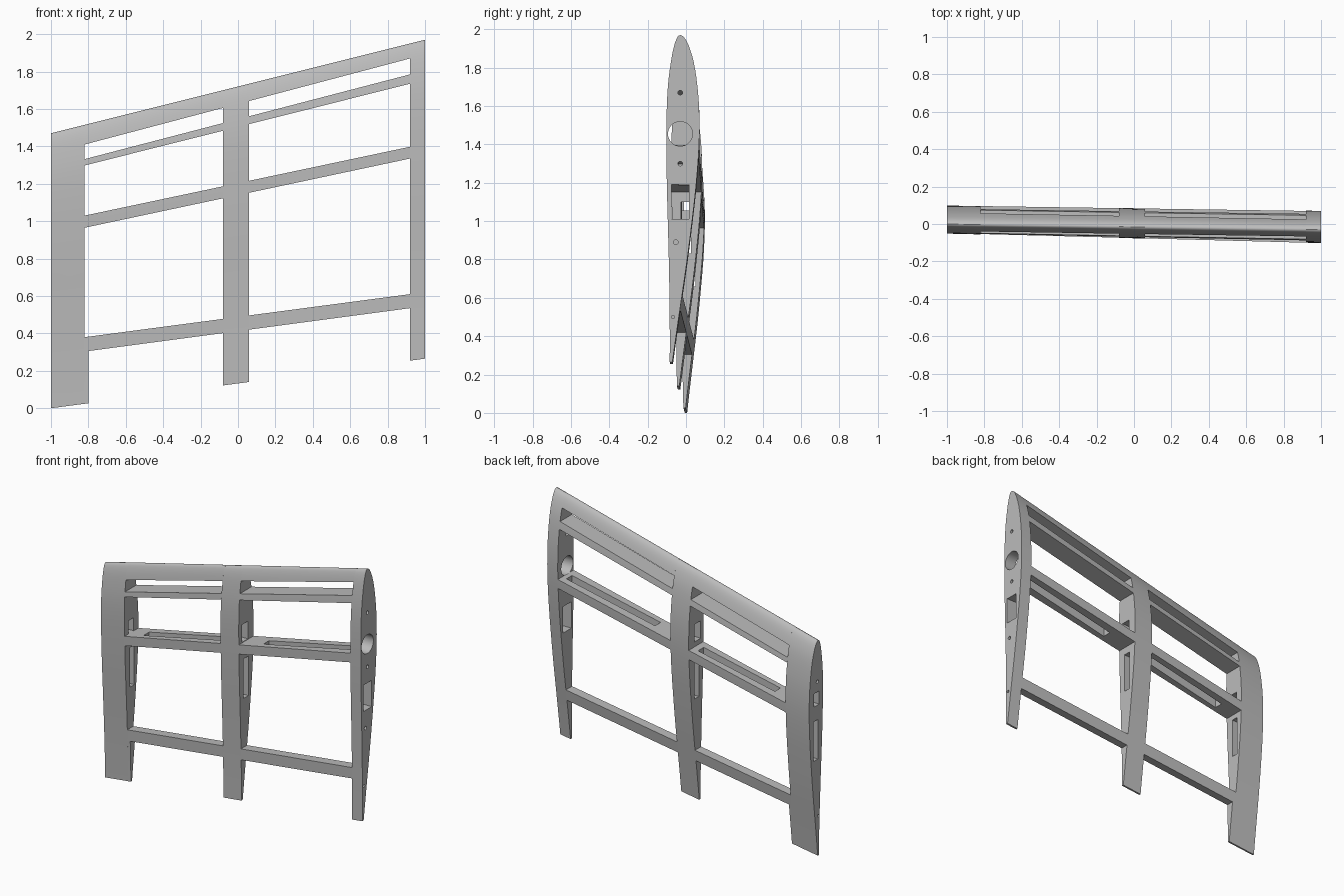
import bpy, bmesh, math
from mathutils import Matrix, Vector

cube = bpy.data.objects.get("Cube")
if cube:
    bpy.data.objects.remove(cube)

grey = bpy.data.materials.new("light_grey")
grey.use_nodes = True
COLOR = (0.5, 0.5, 0.5, 1)
grey.diffuse_color = COLOR
grey.node_tree.nodes["Principled BSDF"].inputs["Base Color"].default_value = COLOR

# Airfoil offsets from the chord line: (chord fraction, back side, front side)
FOIL = [(0, 0, 0), (.004, .009, -.007), (.015, .018, -.0125), (.04, .030, -.0195),
        (.08, .043, -.026), (.15, .056, -.033), (.23, .0645, -.035), (.33, .067, -.033),
        (.45, .062, -.0285), (.57, .052, -.022), (.7, .039, -.015), (.86, .020, -.008),
        (1, .004, -.004)]


def foil(t, side):
    """Smooth (Hermite) reading of the airfoil table."""
    last = len(FOIL) - 1
    i = max(k for k in range(last) if FOIL[k][0] <= t)
    s = math.sqrt

    def slope(k):
        a, b = FOIL[max(k - 1, 0)], FOIL[min(k + 1, last)]
        return (b[side] - a[side]) / (s(b[0]) - s(a[0]))
    a, b = FOIL[i], FOIL[i + 1]
    w = s(b[0]) - s(a[0])
    u = (s(t) - s(a[0])) / w
    return ((1 + 2 * u) * (1 - u) ** 2 * a[side] + u * (1 - u) ** 2 * w * slope(i)
            + u * u * (3 - 2 * u) * b[side] + u * u * (u - 1) * w * slope(i + 1))


def lead(x):
    return 1.72 + .25 * x


def trail(x):
    return .1325 + .1325 * x


def line(z_left, z_right):
    """Straight edge running across the span between the outer ribs."""
    return lambda x: z_left + (z_right - z_left) * (x + .82) / 1.74


def section(x, top, bottom, n=28):
    """Closed slice of the airfoil at x between two heights."""
    le, chord = lead(x), lead(x) - trail(x)
    t0, t1 = [min(max((le - f(x)) / chord, 0), 1) for f in (top, bottom)]
    ts = [t0 + (t1 - t0) * (i / n) ** (2 if t0 < .001 else 1) for i in range(n + 1)]

    def point(t, side):
        y = (-.015 - .015 * x) * (1 - t) + (-.039 - .039 * x) * t
        return Vector((x, y + chord * foil(t, side), le - chord * t))
    back = [point(t, 1) for t in ts]
    front = [point(t, 2) for t in reversed(ts)]
    return back + (front[:-1] if t0 < .001 else front)


def loft(name, x0, x1, top=lead, bottom=trail):
    bm = bmesh.new()
    a, b = [[bm.verts.new(p) for p in section(x, top, bottom)] for x in (x0, x1)]
    for i in range(len(a)):
        j = (i + 1) % len(a)
        bm.faces.new((a[i], a[j], b[j], b[i]))
    bm.faces.new(a)
    bm.faces.new(b)
    bmesh.ops.recalc_face_normals(bm, faces=bm.faces)
    return finish(name, bm)


def finish(name, bm):
    mesh = bpy.data.meshes.new(name)
    bm.to_mesh(mesh)
    bm.free()
    ob = bpy.data.objects.new(name, mesh)
    bpy.context.collection.objects.link(ob)
    mesh.materials.append(grey)
    return ob


def cut(ob, boxes=(), holes=()):
    """Cut boxes (x0, x1, y0, y1, z0, z1) and round holes (x0, x1, y, z, radius)."""
    bm = bmesh.new()
    for x0, x1, y0, y1, z0, z1 in boxes:
        m = Matrix.Translation(((x0 + x1) / 2, (y0 + y1) / 2, (z0 + z1) / 2))
        bmesh.ops.create_cube(bm, size=1, matrix=m @ Matrix.Diagonal((x1 - x0, y1 - y0, z1 - z0, 1)))
    for x0, x1, y, z, r in holes:
        m = Matrix.Translation(((x0 + x1) / 2, y, z)) @ Matrix.Rotation(math.pi / 2, 4, 'Y')
        bmesh.ops.create_cone(bm, cap_ends=True, segments=32, radius1=r, radius2=r,
                              depth=x1 - x0, matrix=m)
    cutter = finish("cutter", bm)
    cutter.hide_render = True
    mod = ob.modifiers.new("cut", 'BOOLEAN')
    mod.object, mod.operation, mod.solver = cutter, 'DIFFERENCE', 'EXACT'
    bpy.context.view_layer.objects.active = ob
    bpy.ops.object.modifier_apply(modifier=mod.name)
    bpy.data.objects.remove(cutter)


# Ribs
right_rib = loft("right_end_rib", -1, -.82)
middle_rib = loft("middle_rib", -.08, .06)
left_rib = loft("left_end_rib", .92, 1)
parts = [right_rib, middle_rib, left_rib]

# Openings through the ribs
cut(right_rib,
    boxes=[(-1.1, -.7, .005, .05, .66, .93), (-1.1, -.7, -.01, .045, 1.03, 1.12)],
    holes=[(-1.1, -.9, .01, 1.19, .012), (-1.1, -.9, 0, .27, .008)])
cut(middle_rib,
    boxes=[(-.2, .2, -.025, .025, .83, 1.10), (-.2, .2, -.045, .02, 1.22, 1.34)])
cut(left_rib,
    boxes=[(.8, 1.1, -.075, .015, 1.01, 1.19)],
    holes=[(.8, 1.1, -.03, 1.455, .064), (.8, 1.1, -.03, 1.67, .012),
           (.8, 1.1, -.03, 1.30, .012), (.98, 1.1, -.053, .89, .012),
           (.98, 1.1, -.068, .5, .009)])

# Spanwise members, one of each per bay
rear_low = line(.303, .535)
members = {"leading_edge": (lead, line(1.41, 1.87)),
           "front_spar": (line(1.332, 1.785), line(1.298, 1.735)),
           "main_spar": (line(1.03, 1.398), line(.965, 1.335)),
           "rear_spar": (line(.38, .61), rear_low)}
for bay, x0, x1 in (("right", -.82, -.08), ("left", .06, .92)):
    for name, (top, bottom) in members.items():
        ob = loft(bay + "_" + name, x0, x1, top, bottom)
        parts.append(ob)
        if name == "main_spar":
            # Long slot through the spar
            s0, s1 = (-.7, -.12) if bay == "right" else (.22, .89)
            y = .01 if bay == "right" else -.01
            cut(ob, boxes=[(s0, s1, y - .03, y + .03, .8, 1.6)])

# Small step of the wide rib below the rear spar
parts.append(loft("right_rib_tail", -.82, -.8, rear_low, trail))

# Smooth skin with crisp edges
bpy.ops.object.select_all(action='DESELECT')
for ob in parts:
    ob.select_set(True)
bpy.context.view_layer.objects.active = parts[0]
bpy.ops.object.shade_smooth_by_angle(angle=math.radians(30))
bpy.ops.object.select_all(action='DESELECT')
